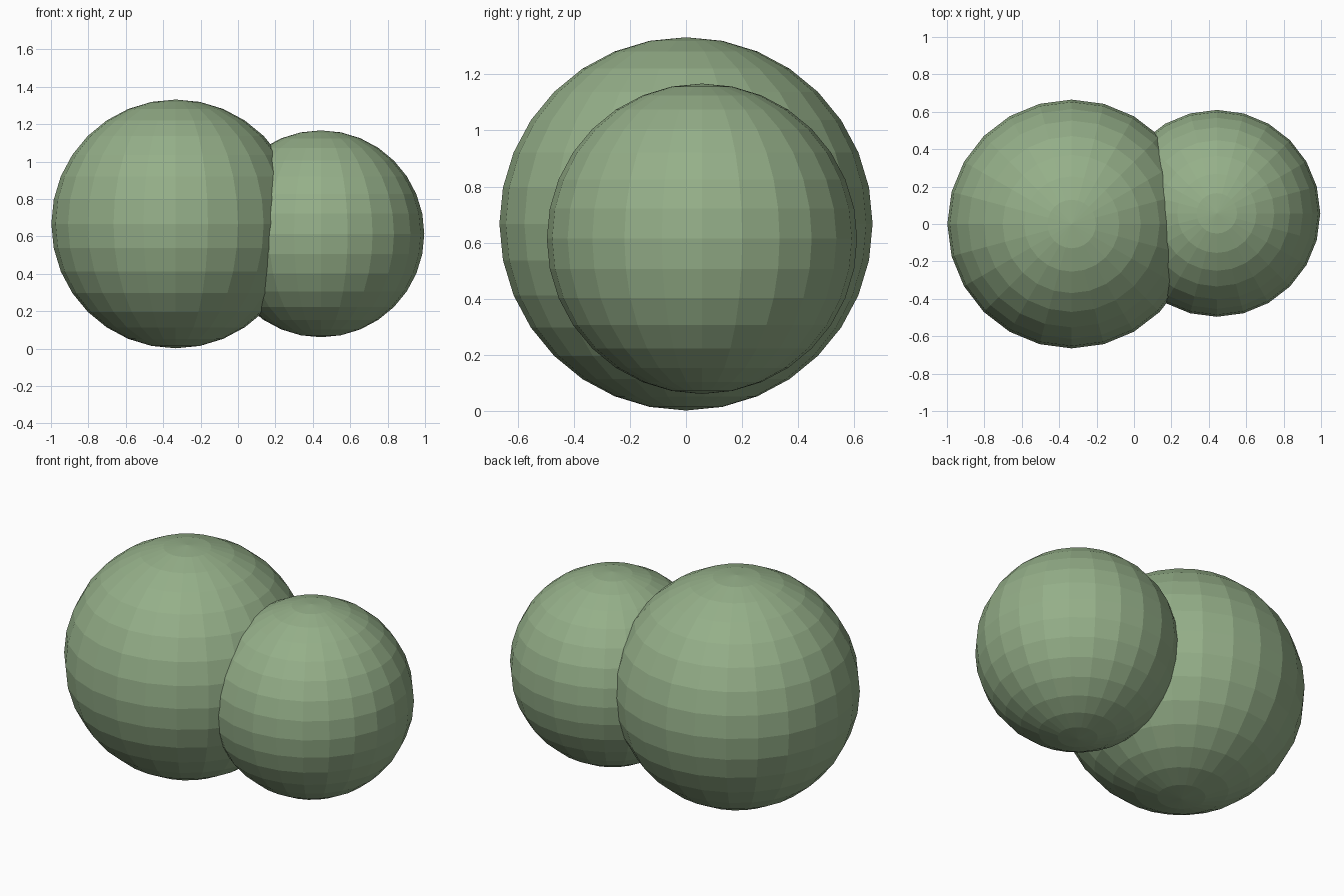
import bpy

if "Cube" in bpy.data.objects:
    bpy.data.objects.remove(bpy.data.objects["Cube"])


def ball(name, radius, centre, material):
    bpy.ops.mesh.primitive_uv_sphere_add(segments=24, ring_count=16,
                                         radius=radius, location=centre)
    obj = bpy.context.object
    obj.name = name
    obj.data.materials.append(material)
    bpy.ops.object.shade_flat()
    return obj


green = bpy.data.materials.new("leaf_green")
green.diffuse_color = (0.30, 0.43, 0.25, 1)
green.use_nodes = True
green.node_tree.nodes["Principled BSDF"].inputs["Base Color"].default_value = green.diffuse_color

# Large ball rests on the ground, the smaller one overlaps its right side
ball("large_foliage_ball", 0.665, (-0.333, 0, 0.667), green)
ball("small_foliage_ball", 0.553, (0.443, 0.057, 0.614), green)
